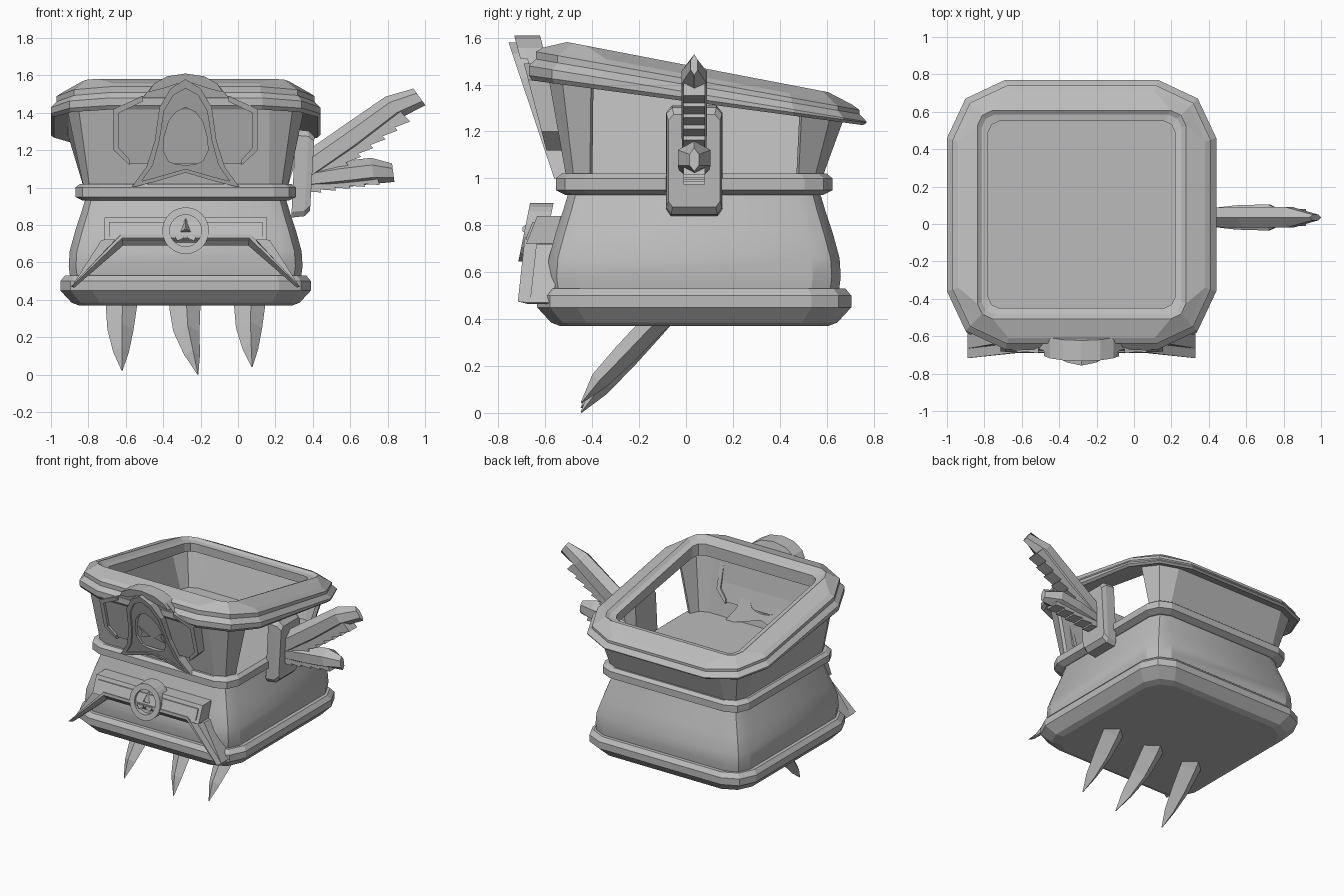
import bpy, bmesh, math

if "Cube" in bpy.data.objects:
    bpy.data.objects.remove(bpy.data.objects["Cube"])

CX = -0.28          # centre line of the pot
grey = bpy.data.materials.new("stone_grey")
grey.diffuse_color = (0.5, 0.5, 0.5, 1)
grey.use_nodes = True
grey.node_tree.nodes["Principled BSDF"].inputs["Base Color"].default_value = grey.diffuse_color


def loft(name, rings, cyclic=False, caps=True, skip=(), smooth=False):
    """Join equal-length closed rings of points into one object."""
    bm = bmesh.new()
    vr = [[bm.verts.new(p) for p in r] for r in rings]
    n = len(rings[0])
    for k in range(len(vr) if cyclic else len(vr) - 1):
        a, b = vr[k], vr[(k + 1) % len(vr)]
        for i in range(n):
            if i not in skip:
                j = (i + 1) % n
                bm.faces.new((a[i], a[j], b[j], b[i]))
    if caps and not cyclic:
        bm.faces.new(vr[0])
        bm.faces.new(vr[-1])
    bmesh.ops.recalc_face_normals(bm, faces=bm.faces)
    me = bpy.data.meshes.new(name)
    bm.to_mesh(me)
    bm.free()
    me.materials.append(grey)
    ob = bpy.data.objects.new(name, me)
    bpy.context.collection.objects.link(ob)
    if smooth:
        bpy.ops.object.select_all(action='DESELECT')
        ob.select_set(True)
        bpy.context.view_layer.objects.active = ob
        bpy.ops.object.shade_smooth_by_angle(angle=math.radians(25))
    return ob


def square(r, c, zf, cy=0.035):
    """Square ring of half size r with two-step corners of size c."""
    f, m = r - c, r - 0.32 * c
    pts = [(r, f), (m, m), (f, r), (-f, r), (-m, m), (-r, f),
           (-r, -f), (-m, -m), (-f, -r), (f, -r), (m, -m), (r, -f)]
    return [(CX + x, cy + y, zf(cy + y) if callable(zf) else zf) for x, y in pts]


def mirrored(half):
    """Full outline from a half outline running top to bottom."""
    return [(CX + x, z) for x, z in half] + \
           [(CX - x, z) for x, z in reversed(half) if x > 0]


def flat(poly, yf, push=0.0):
    return [(x, yf(z) + push, z) for x, z in poly]


def plate(name, poly, yf, depth):
    return loft(name, [flat(poly, yf), flat(poly, yf, depth)])


def frame(name, outer, inner, yf, depth):
    return loft(name, [flat(outer, yf), flat(outer, yf, depth),
                       flat(inner, yf, depth), flat(inner, yf)], cyclic=True)


# lower pot: base moulding, swelling body, waist band with the floor on top
loft("base_moulding", [square(r, c, z) for r, c, z in
     [(0.57, .14, .37), (0.61, .15, .385), (0.67, .17, .45), (0.67, .17, .50),
      (0.645, .16, .53), (0.58, .14, .53)]])
loft("body", [square(r, c, z) for r, c, z in
     [(0.615, .12, .50), (0.625, .12, .58), (0.62, .12, .66), (0.59, .12, .77),
      (0.56, .11, .86), (0.53, .10, .96)]], smooth=True)
loft("waist_band", [square(r, c, z) for r, c, z in
     [(0.55, .10, .93), (0.59, .12, .95), (0.59, .12, 1.0), (0.565, .11, 1.02)]])


# flared neck with straight walls, open on the right side
def slope(a, b):
    return lambda y: a - b * y


neck = loft("neck", [square(.545, .10, 1.0), square(.64, .19, slope(1.39, .15), .045)],
            caps=False, skip=(11,))
wall = neck.modifiers.new("wall", 'SOLIDIFY')
wall.thickness = 0.025
wall.offset = -1

# slanted rim, thinner towards the back
loft("rim", [square(r, c, slope(a, b), .05) for r, c, a, b in
     [(0.64, .22, 1.345, .14), (0.705, .30, 1.329, .135), (0.72, .31, 1.345, .14),
      (0.72, .31, 1.369, .165), (0.69, .29, 1.40, .17), (0.69, .29, 1.425, .18),
      (0.66, .27, 1.445, .185), (0.557, .08, 1.484, .192), (0.535, .07, 1.465, .19),
      (0.50, .06, 1.455, .19), (0.50, .06, 1.38, .165)]], cyclic=True)


# upper badge: backing plate with side trims, hooded arch and eyes
def back_y(z):
    return -0.70 + 0.26 * (1.6 - z)


def arch_y(z):
    return -0.745 + 0.336 * (1.58 - z)


plate("badge_backing", mirrored([(0, 1.61), (.10, 1.595), (.17, 1.555), (.23, 1.48), (.38, 1.41),
      (.38, 1.21), (.30, 1.13), (0, 1.13)]), back_y, 0.08)
plate("badge_crown", mirrored([(0, 1.61), (.10, 1.595), (.17, 1.555), (.20, 1.51),
      (.12, 1.53), (0, 1.57)]), lambda z: back_y(z) - .03, 0.10)
for s in (-1, 1):
    trim = [(.23, 1.49), (.385, 1.42), (.385, 1.20), (.30, 1.12), (.30, 1.15),
            (.355, 1.21), (.355, 1.40), (.23, 1.46)]
    plate("badge_side_trim", [(CX + s * x, z) for x, z in trim], lambda z: back_y(z) - .02, 0.11)
    eye = [(.015, 1.22), (.10, 1.28), (.075, 1.24), (.10, 1.20)]
    plate("badge_eye", [(CX + s * x, z) for x, z in eye], lambda z: back_y(z) - .008, 0.009)

arch_out = [(0, 1.58), (.08, 1.53), (.14, 1.43), (.165, 1.25), (.21, 1.11), (.29, 1.0),
            (.15, 1.035), (0, 1.08)]
arch_in = [(0, 1.43), (.05, 1.405), (.09, 1.355), (.115, 1.27), (.12, 1.20), (.09, 1.14),
           (.05, 1.125), (0, 1.12)]
frame("badge_arch", mirrored(arch_out), mirrored(arch_in), arch_y, 0.10)
edge_in = [(0, 1.53), (.065, 1.495), (.115, 1.41), (.14, 1.25), (.175, 1.12), (.235, 1.035),
           (.14, 1.06), (0, 1.10)]
frame("badge_arch_edge", mirrored(arch_out), mirrored(edge_in), lambda z: arch_y(z) - .012, 0.03)


# lower badge: sloping bar, winged strip and ring medallion
def bar_y(z):
    return -0.635 - 0.40 * (0.84 - z)


def strip_y(z):
    return -0.675 - 0.11 * (0.75 - z)


plate("badge_bar", mirrored([(0, .84), (.435, .84), (.435, .72), (0, .72)]), bar_y, 0.12)
plate("badge_bar_panel", mirrored([(0, .815), (.41, .815), (.41, .74), (0, .74)]),
      lambda z: bar_y(z) - .009, 0.02)
strip = mirrored([(0, .75), (.35, .75), (.61, .47), (.595, .465), (.335, .69), (0, .69)])
ridge = mirrored([(0, .75), (.345, .75), (.61, .475), (.605, .475), (.34, .73), (0, .73)])
loft("winged_strip", [flat(ridge, strip_y, -.012), flat(strip, strip_y, .03),
                      flat(strip, strip_y, .135)])
for s in (-1, 1):
    plate("wing_fin", [(CX + s * x, z) for x, z in
          [(.36, .73), (.45, .72), (.61, .47)]], lambda z: strip_y(z) + .04, 0.10)


def circle(r, n=24):
    return [(CX + r * math.sin(2 * math.pi * i / n), .77 + r * math.cos(2 * math.pi * i / n))
            for i in range(n)]


def medal_y(z):
    return -.69 + 0.2 * (z - .77)


frame("medallion_ring", circle(.125), circle(.085), medal_y, 0.10)
plate("medallion_disc", circle(.10), lambda z: medal_y(z) + .035, 0.06)
# small pyramid stud with two feet inside the ring
stud = [(CX, .835), (CX + .04, .755), (CX - .04, .755)]
loft("medallion_stud", [flat(stud, medal_y, .035),
     [(CX + .2 * (x - CX), medal_y(.78) - .01, .78 + .2 * (z - .78)) for x, z in stud]])
for s in (-1, 1):
    plate("medallion_foot", [(CX + s * x, z) for x, z in
          [(.01, .745), (.06, .745), (.045, .715), (.01, .73)]], medal_y, 0.04)

# three curved claws under the base
for x0, bend, lift in ((-.615, -.005, .02), (-.28, .065, 0), (.07, .005, .04)):
    rings = []
    for t, y, z, w, d in ((0, -.09, .42, .085, .05), (.25, -.15, .355, .083, .052),
                          (.5, -.26, .23, .070, .05), (.8, -.37, .105, .042, .04),
                          (1, -.447, .002, .003, .003)):
        cx, cz = x0 + bend * t * t - .012 * math.sin(math.pi * t), z + lift * t
        rings.append([(cx - w, y, cz), (cx - .1 * w, y + .73 * d, cz - .67 * d),
                      (cx + w, y, cz), (cx + .1 * w, y - .73 * d, cz + .67 * d)])
    low = min(p[2] for p in rings[-1])
    rings[-1] = [(px, py, pz - low + lift) for px, py, pz in rings[-1]]
    loft("claw", rings)

# side mount plate, leaning outwards
shield = [(-.06, 1.31), (.13, 1.31), (.155, 1.28), (.155, .87), (.135, .84),
          (-.065, .84), (-.085, .87), (-.085, 1.28)]
rings = []
for off, k in ((0, 1), (.07, .97), (.10, .84)):
    rings.append([(.285 + off + .05 * (z - .84), .035 + (y - .035) * (.5 + .5 * k),
                   1.075 + (z - 1.075) * k) for y, z in shield])
loft("mount_plate", rings)


# saw-edged blades on the mount
def blade(name, path, teeth, drop):
    rings = []
    (xa, za), (xb, zb) = path[0][:2], path[-2][:2]
    length = math.hypot(xb - xa, zb - za)
    ux, uz = (xb - xa) / length, (zb - za) / length
    for x, z, h, w in path:
        prof = [(0, 1), (1, .45), (1, -.5), (0, -1), (-1, -.5), (-1, .45)]
        rings.append([(x - uz * h * v, .035 + w * u, z + ux * h * v) for u, v in prof])
    loft(name, rings)
    h = path[0][2]
    for i in range(teeth):
        s = length * (i + .1) / teeth
        step = length / teeth

        def at(a, b):
            return (xa + ux * a + uz * b, za + uz * a - ux * b)
        tri = [at(s, .3 * h), at(s + .1 * step, h + .3 * drop),
               at(s + 1.25 * step, h + drop), at(s + 1.1 * step, .3 * h)]
        loft(name + "_tooth", [[(x, .035 + o, z) for x, z in tri] for o in (-.045, .045)])


blade("upper_blade", [(.37, 1.10, .08, .05), (.60, 1.26, .08, .055), (.83, 1.43, .07, .055),
                      (.97, 1.485, .055, .015)], 7, .035)
blade("lower_blade", [(.33, 1.04, .055, .04), (.55, 1.07, .07, .065), (.72, 1.09, .07, .07),
                      (.83, 1.08, .05, .02)], 5, .025)
